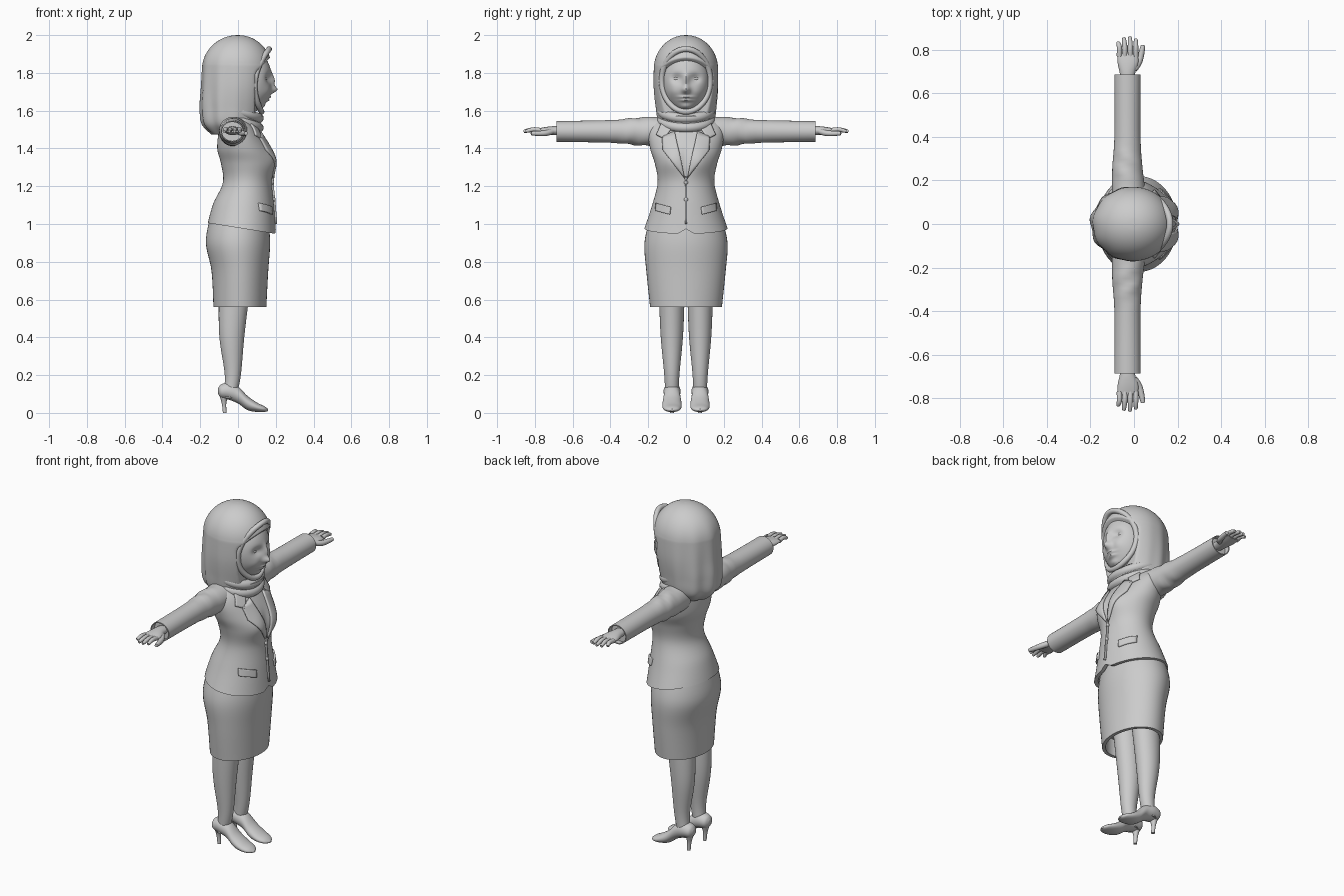
import bpy, bmesh
from math import sin, cos, pi, exp, atan2, radians
from mathutils import Vector
from mathutils.bvhtree import BVHTree

cube = bpy.data.objects.get("Cube")
if cube:
    bpy.data.objects.remove(cube, do_unlink=True)

GREY = (.6, .6, .6, 1)
material = bpy.data.materials.new("plain grey")
material.use_nodes = True
material.diffuse_color = GREY
material.node_tree.nodes["Principled BSDF"].inputs["Base Color"].default_value = GREY


def finish(name, data, pair):
    """Add an object, shade it smooth, and mirror it across the body if it is one of a pair."""
    part = bpy.data.objects.new(name, data)
    bpy.context.collection.objects.link(part)
    data.materials.append(material)
    bpy.ops.object.select_all(action='DESELECT')
    bpy.context.view_layer.objects.active = part
    part.select_set(True)
    if part.type == 'CURVE':
        bpy.ops.object.convert(target='MESH')
        part = bpy.context.object
    bpy.ops.object.shade_smooth_by_angle(angle=radians(50))
    if pair:
        mirror = part.modifiers.new("other side", 'MIRROR')
        mirror.use_axis = (False, True, False)
        mirror.use_mirror_merge = False
    return part


def add_mesh(name, bm, pair):
    bmesh.ops.recalc_face_normals(bm, faces=bm.faces)
    mesh = bpy.data.meshes.new(name)
    bm.to_mesh(mesh)
    bm.free()
    return finish(name, mesh, pair)


def spline(keys, steps=6):
    """Catmull-Rom interpolation through tuples."""
    result = []
    padded = [keys[0], *keys, keys[-1]]
    for first in range(len(keys) - 1):
        window = padded[first:first + 4]
        for step in range(steps):
            t = step / steps
            result.append([b + t * ((c - a) + t * ((2 * a - 5 * b + 4 * c - d)
                           + t * (3 * b - a - 3 * c + d))) / 2 for a, b, c, d in zip(*window)])
    return result + [list(keys[-1])]


def loft(name, axis, keys, middle=0, segments=48, hollow=0, shape=None, pair=False):
    """Oval rings along an axis, each (position, low side, high side, half width)."""
    rings = spline(keys)
    if hollow:
        start, low, high, half = rings[0]
        wall = half * .1
        rim = [low + wall, high - wall, half - wall]
        rings = [[start + hollow, *rim], [start, *rim]] + rings
    bm = bmesh.new()
    loops = []
    for place, low, high, half in rings:
        loop = []
        for i in range(segments):
            turn = 2 * pi * i / segments
            u = (low + high) / 2 + (high - low) / 2 * cos(turn)
            w = middle + half * sin(turn)
            co = Vector({'x': (place, w, u), 'y': (u, place, w), 'z': (u, w, place)}[axis])
            loop.append(bm.verts.new(shape(co) if shape else co))
        loops.append(loop)
    for lower, upper in zip(loops, loops[1:]):
        for i in range(segments):
            bm.faces.new((lower[i - 1], lower[i], upper[i], upper[i - 1]))
    bm.faces.new(loops[0])
    bm.faces.new(loops[-1])
    return add_mesh(name, bm, pair)


def tube(name, path, radius, tip=1, closed=False, pair=False):
    curve = bpy.data.curves.new(name, 'CURVE')
    curve.dimensions = '3D'
    curve.bevel_depth = radius
    curve.use_fill_caps = True
    line = curve.splines.new('POLY')
    line.points.add(len(path) - 1)
    for i, (point, co) in enumerate(zip(line.points, path)):
        point.co = (*co, 1)
        point.radius = 1 + (tip - 1) * (i / len(path)) ** 3
    line.use_cyclic_u = closed
    return finish(name, curve, pair)


def ring(name, rule, radius):
    """A closed tube whose path is a rule of the turning angle."""
    count = 64
    return tube(name, [rule(2 * pi * i / count) for i in range(count)], radius, closed=True)


def ball(name, centre, size, detail=20, shape=None, pair=False):
    bm = bmesh.new()
    bmesh.ops.create_uvsphere(bm, u_segments=detail, v_segments=detail, radius=1)
    for vert in bm.verts:
        vert.co = Vector(centre) + vert.co * Vector(size)
        if shape:
            vert.co = shape(vert.co)
    return add_mesh(name, bm, pair)


def bump(a, b=0):
    return exp(-a * a - b * b)


def clamp(value):
    return max(0, min(1, value))


# Skirt with an open hem
loft("skirt", 'z', [(.56, -.13, .15, .19), (.75, -.14, .16, .21),
                    (.9, -.17, .17, .22), (1.03, -.15, .16, .19)], hollow=.1)


# Jacket with a tilted hem, a notch at the front opening and a soft bust
def tailor(co):
    low = clamp((1.2 - co.z) * 5)
    co.z -= low * .16 * co.x
    if co.x > .1:
        co.z += low * .025 * bump(co.y / .025)
        chest = (co.z - 1.34) / .06
        co.x += .012 * (bump((abs(co.y) - .08) / .05, chest) - bump(co.y / .03, chest))
    return co


jacket = loft("jacket", 'z', [
    (.98, -.16, .2, .22), (1.1, -.13, .19, .18), (1.22, -.08, .18, .15), (1.32, -.09, .195, .165),
    (1.4, -.11, .17, .19), (1.5, -.1, .11, .2), (1.56, -.08, .06, .15), (1.6, -.07, .03, .07)],
    segments=80, hollow=.03, shape=tailor)
surface = BVHTree.FromPolygons([v.co for v in jacket.data.vertices],
                               [p.vertices for p in jacket.data.polygons])


def front_of_jacket(y, z):
    return surface.ray_cast(Vector((1, y, z)), Vector((-1, 0, 0)))[0].x


def plate(name, corners, pair=True):
    """A four-sided cloth piece laid on the front of the jacket."""
    bm = bmesh.new()
    bm.faces.new([bm.verts.new((0, y, z)) for y, z in corners])
    bmesh.ops.subdivide_edges(bm, edges=bm.edges[:], cuts=7, use_grid_fill=True)
    for vert in bm.verts:
        vert.co.x = front_of_jacket(vert.co.y, vert.co.z) + .003
    part = add_mesh(name, bm, pair)
    cloth = part.modifiers.new("thickness", 'SOLIDIFY')
    cloth.thickness = .014
    cloth.offset = 0


plate("lapels", [(.06, 1.49), (.125, 1.46), (.12, 1.39), (.006, 1.24)])
plate("collar", [(.06, 1.53), (.13, 1.53), (.155, 1.47), (.115, 1.45)])
plate("pocket_flaps", [(.08, 1.09), (.155, 1.11), (.16, 1.07), (.085, 1.05)])
plate("front_overlap", [(-.004, 1.25), (.004, 1.25), (.004, 1), (-.004, 1)], pair=False)
for height in (1.13, 1.22):
    ball("button", (front_of_jacket(0, height) + .004, 0, height), (.008, .011, .011))


# Sleeves with open cuffs and creases near the shoulder
def crease(co):
    co.z += .004 * sin(70 * co.y + 40 * co.x) * bump((co.y - .26) / .09)
    return co


loft("sleeves", 'y', [(.685, -.09, .03, .055), (.4, -.09, .03, .06), (.25, -.1, .04, .073),
                      (.1, -.1, .06, .08)], middle=1.49, hollow=-.03, shape=crease, pair=True)

# Hands
loft("palms", 'y', [(.64, -.06, 0, .02), (.69, -.065, .005, .024), (.74, -.075, .02, .02),
                    (.79, -.075, .015, .01)], middle=1.494, pair=True)
for i in range(4):
    x = .025 * i - .067
    reach = .86 - .008 * (i - 1.8) ** 2
    tube("fingers", spline([(x, .77, 1.496), (x, .81, 1.5), (x * 1.1, reach, 1.49)]),
         .0125, tip=.5, pair=True)
tube("thumbs", spline([(0, .71, 1.49), (.025, .75, 1.48), (.042, .82, 1.48)]),
     .016, tip=.5, pair=True)

# Legs, pumps and slim heels
loft("legs", 'z', [(.08, -.08, -.01, .035), (.2, -.07, .015, .04), (.42, -.1, .035, .06),
                   (.7, -.1, .07, .07)], middle=.075, pair=True)
loft("shoes", 'x', [(-.105, .1, .13, .015), (-.09, .08, .15, .037), (-.05, .07, .16, .045),
                    (0, .05, .14, .043), (.05, .015, .09, .05), (.1, .005, .055, .05),
                    (.14, .005, .035, .037), (.16, .01, .02, .01)], middle=.074, pair=True)
loft("heels", 'z', [(0, -.08, -.06, .01), (.05, -.086, -.062, .013), (.1, -.1, -.05, .028)],
     middle=.074, pair=True)


# Face with sculpted nose, eye sockets, cheeks, lips and chin
def sculpt(co):
    if co.x > .07:
        y, z = abs(co.y), co.z
        nose = .032 * bump(y / .02, (z - 1.71) / .02) + .016 * bump(y / .015, (z - 1.76) / .035)
        sockets = .02 * bump((y - .048) / .03, (z - 1.77) / .025)
        cheeks = .007 * bump((y - .065) / .03, (z - 1.7) / .03)
        lips = .012 * (bump(y / .034, (z - 1.672) / .007) + bump(y / .028, (z - 1.655) / .007))
        chin = .01 * bump(y / .03, (z - 1.62) / .015)
        co.x += nose - sockets + cheeks + lips + chin
    return co


ball("face", (.06, 0, 1.76), (.12, .125, .17), detail=100, shape=sculpt)
ball("eyes", (.138, .048, 1.77), (.015, .024, .013), pair=True)


# Headscarf: domed crown, opening for the face, hanging folds at the back
def drape(co):
    fall = clamp((1.95 - co.z) * 3) * clamp(.3 - co.x * 6)
    fold = 1 + .028 * fall * sin(11 * atan2(co.y, -co.x))
    co.x *= fold
    co.y *= fold
    if co.z > 1.58:
        co.x = min(co.x, .09 + max(0, co.z - 1.8))
    return co


crown = [(1.82 + .18 * sin(a), -.19 * cos(a), .18 * cos(a), .17 * cos(a))
         for a in (pi / 2 * i / 9 for i in range(9))] + [(2, 0, 0, 0)]
loft("headscarf", 'z', [(1.475, -.14, .08, .1), (1.53, -.19, .12, .145), (1.62, -.2, .15, .16),
                        (1.72, -.195, .17, .17)] + crown, segments=96, shape=drape)
ring("scarf_rim", lambda t: (.09 + .055 * cos(t) ** 2 + .02 * cos(t), .128 * sin(t),
                             1.76 + .166 * cos(t)), .015)

# Scarf wraps around the neck
for name, height in (("upper_neck_wrap", 1.6), ("lower_neck_wrap", 1.55)):
    ring(name, lambda t: (.11 * cos(t), .128 * sin(t), height - .04 * cos(t)), .026)
